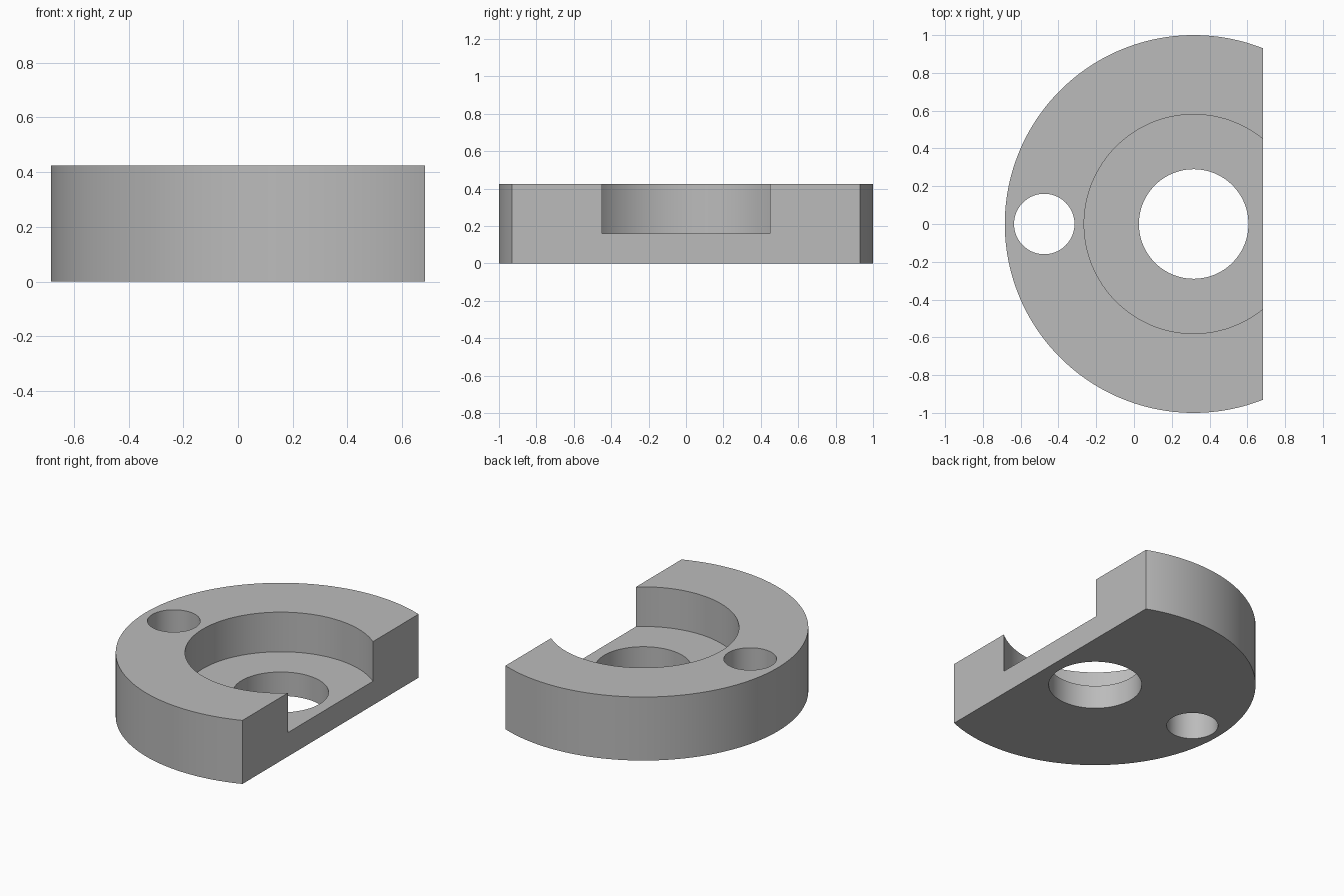
import bpy
import math

cube = bpy.data.objects.get("Cube")
if cube:
    bpy.data.objects.remove(cube, do_unlink=True)

HEIGHT = 0.425
FLOOR = 0.16
AXIS_X = 0.316
FLAT_X = 0.684

# Plain grey metal
grey = bpy.data.materials.new("grey_metal")
grey.use_nodes = True
colour = (0.5, 0.5, 0.5, 1)
grey.diffuse_color = colour
grey.node_tree.nodes["Principled BSDF"].inputs["Base Color"].default_value = colour


def cylinder(name, x, radius, bottom, top, sides=128):
    bpy.ops.mesh.primitive_cylinder_add(
        vertices=sides, radius=radius, depth=top - bottom,
        location=(x, 0, (bottom + top) / 2))
    obj = bpy.context.object
    obj.name = name
    return obj


def cut(body, cutter):
    mod = body.modifiers.new(cutter.name, "BOOLEAN")
    mod.operation = "DIFFERENCE"
    mod.solver = "EXACT"
    mod.object = cutter
    bpy.context.view_layer.objects.active = body
    bpy.ops.object.modifier_apply(modifier=mod.name)
    bpy.data.objects.remove(cutter, do_unlink=True)


# Round disc
body = cylinder("disc_body", AXIS_X, 1, 0, HEIGHT, 192)
body.data.materials.append(grey)

# Flat side
bpy.ops.mesh.primitive_cube_add(size=1, location=(FLAT_X + 1, 0, HEIGHT / 2))
flat_cutter = bpy.context.object
flat_cutter.name = "flat_cutter"
flat_cutter.scale = (2, 3, 1)
bpy.context.view_layer.update()
cut(body, flat_cutter)

# Open recess, centre bore and small side hole
cut(body, cylinder("recess_cutter", AXIS_X, 0.58, FLOOR, 1))
cut(body, cylinder("bore_cutter", AXIS_X, 0.29, -1, 1))
cut(body, cylinder("side_hole_cutter", -0.475, 0.16, -1, 1, 96))

# Smooth walls with sharp rims
bpy.ops.object.select_all(action="DESELECT")
body.select_set(True)
bpy.context.view_layer.objects.active = body
bpy.ops.object.shade_smooth_by_angle(angle=math.radians(30))
